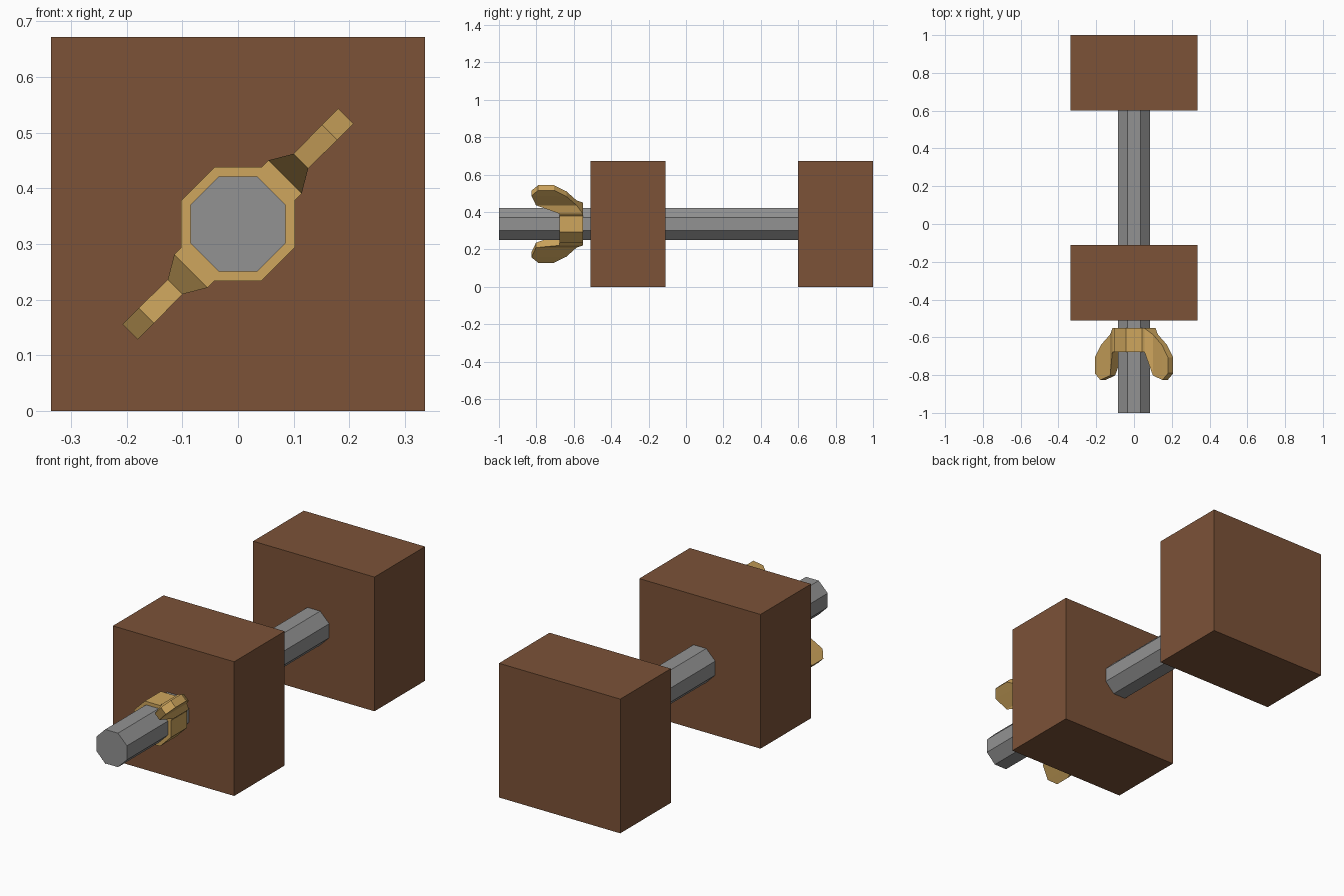
import bpy, bmesh, math
from mathutils import Vector

if "Cube" in bpy.data.objects:
    bpy.data.objects.remove(bpy.data.objects["Cube"])

CZ = 0.336  # height of the rod axis


def material(name, rgb):
    m = bpy.data.materials.new(name)
    m.diffuse_color = (*rgb, 1)
    m.use_nodes = True
    m.node_tree.nodes["Principled BSDF"].inputs["Base Color"].default_value = m.diffuse_color
    return m


wood = material("brown wood", (0.20, 0.085, 0.039))
steel = material("grey steel", (0.29, 0.29, 0.29))
brass = material("brass", (0.62, 0.38, 0.11))


def finish(name, bm, mat):
    bmesh.ops.recalc_face_normals(bm, faces=bm.faces)
    me = bpy.data.meshes.new(name)
    bm.to_mesh(me)
    bm.free()
    me.materials.append(mat)
    ob = bpy.data.objects.new(name, me)
    bpy.context.collection.objects.link(ob)
    return ob


def loft(bm, rings):
    """Skin a list of equal-sized vertex rings and cap both ends."""
    vs = [[bm.verts.new(p) for p in ring] for ring in rings]
    n = len(vs[0])
    for a, b in zip(vs, vs[1:]):
        for i in range(n):
            j = (i + 1) % n
            bm.faces.new((a[i], a[j], b[j], b[i]))
    bm.faces.new(vs[0])
    bm.faces.new(vs[-1])


def octagon(apothem, y):
    r = apothem / math.cos(math.pi / 8)
    return [Vector((r * math.cos(math.pi / 8 + k * math.pi / 4), y,
                    CZ + r * math.sin(math.pi / 8 + k * math.pi / 4))) for k in range(8)]


# Two wooden jaw blocks
for name, y0, y1 in (("front_block", -0.51, -0.11), ("back_block", 0.60, 1.0)):
    bm = bmesh.new()
    h = 0.336
    loft(bm, [[(-h, y, 0), (h, y, 0), (h, y, 2 * h), (-h, y, 2 * h)] for y in (y0, y1)])
    finish(name, bm, wood)

# Octagonal threaded rod, ending inside the back block
bm = bmesh.new()
loft(bm, [octagon(0.085, -1.0), octagon(0.085, 0.8)])
finish("rod", bm, steel)

# Nut body
bm = bmesh.new()
loft(bm, [octagon(0.102, -0.677), octagon(0.102, -0.55)])
finish("nut_body", bm, brass)

# Wings: sections of (front radius, front y, back radius, back y, half width)
SECTIONS = [
    (0.100, -0.677, 0.100, -0.550, 0.042),
    (0.120, -0.677, 0.120, -0.552, 0.042),
    (0.160, -0.802, 0.160, -0.585, 0.0185),
    (0.233, -0.826, 0.228, -0.640, 0.0195),
    (0.274, -0.790, 0.274, -0.706, 0.0195),
]
for name, s in (("upper_wing", 1), ("lower_wing", -1)):
    d = Vector((s, 0, s)).normalized()
    side = Vector((-s, 0, s)).normalized()
    centre = Vector((0, 0, CZ))
    bm = bmesh.new()
    rings = []
    for rf, yf, rb, yb, w in SECTIONS:
        f = centre + d * rf + Vector((0, yf, 0))
        b = centre + d * rb + Vector((0, yb, 0))
        rings.append([f - side * w, f + side * w, b + side * w, b - side * w])
    loft(bm, rings)
    finish(name, bm, brass)
